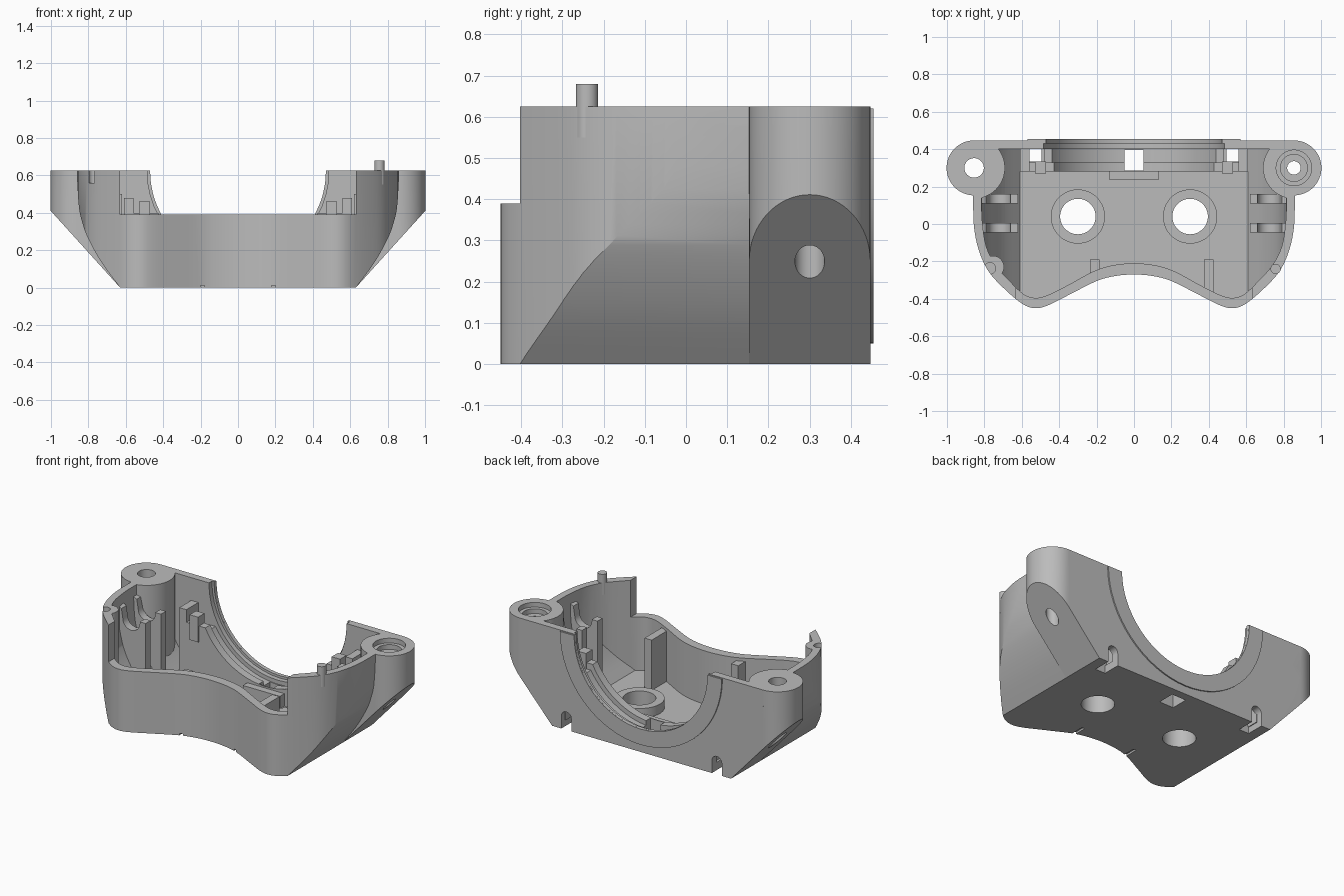
import bpy, bmesh, math
from mathutils import Vector

if "Cube" in bpy.data.objects:
    bpy.data.objects.remove(bpy.data.objects["Cube"])

grey = bpy.data.materials.new("plain grey")
grey.use_nodes = True
grey.diffuse_color = (0.5, 0.5, 0.5, 1)
grey.node_tree.nodes["Principled BSDF"].inputs["Base Color"].default_value = (0.5, 0.5, 0.5, 1)

TOP, AXIS_Z, BACK = 0.625, 0.62, 0.447


def prism(name, pts, lo, hi, axis="z"):
    """Extrude a closed outline along z (outline in xy) or y (outline in xz)."""
    def place(p, t):
        return (p[0], p[1], t) if axis == "z" else (p[0], t, p[1])
    bm = bmesh.new()
    low = [bm.verts.new(place(p, lo)) for p in pts]
    high = [bm.verts.new(place(p, hi)) for p in pts]
    bm.faces.new(low)
    bm.faces.new(high)
    for i in range(len(pts)):
        j = (i + 1) % len(pts)
        bm.faces.new((low[i], low[j], high[j], high[i]))
    bmesh.ops.recalc_face_normals(bm, faces=bm.faces)
    mesh = bpy.data.meshes.new(name)
    bm.to_mesh(mesh)
    bm.free()
    mesh.materials.append(grey)
    obj = bpy.data.objects.new(name, mesh)
    bpy.context.collection.objects.link(obj)
    return obj


def arc(cx, cy, r, start, end, n=32):
    angles = [math.radians(start + (end - start) * i / n) for i in range(n + 1)]
    return [(cx + r * math.cos(a), cy + r * math.sin(a)) for a in angles]


def cyl(name, x, y, r, lo, hi, axis="z"):
    return prism(name, arc(x, y, r, 0, 360, 48)[:-1], lo, hi, axis)


def box(name, x0, x1, y0, y1, z0, z1):
    return prism(name, [(x0, y0), (x1, y0), (x1, y1), (x0, y1)], z0, z1)


def sym(half):
    """Mirror a right-hand path to the left, running left to right."""
    return [(-x, y) for x, y in reversed(half) if x > 0] + half


def curve(pts, n=4):
    """Smooth open path through the points."""
    p = [Vector(q) for q in [pts[0]] + pts + [pts[-1]]]
    out = []
    for i in range(1, len(p) - 2):
        a, b, c, d = p[i - 1:i + 3]
        for k in range(n):
            t = k / n
            v = b + (c - a) * (t / 2) + (a * 2 - b * 5 + c * 4 - d) * (t * t / 2) \
                + (b * 3 - a - c * 3 + d) * (t ** 3 / 2)
            out.append(tuple(v))
    return out + [pts[-1]]


def apply(obj, tool, op="DIFFERENCE", keep=False):
    mod = obj.modifiers.new("bool", "BOOLEAN")
    mod.operation, mod.solver, mod.object = op, "EXACT", tool
    bpy.context.view_layer.objects.active = obj
    bpy.ops.object.modifier_apply(modifier=mod.name)
    if not keep:
        bpy.data.objects.remove(tool)


def cut_all(objs, tool):
    for o in objs:
        apply(o, tool, keep=True)
    bpy.data.objects.remove(tool)


# Outer shell: plan outline trimmed by the curved hull section
outer = [(0, -.27), (.1, -.278), (.2, -.305), (.35, -.38), (.46, -.435), (.53, -.45), (.6, -.425),
         (.7, -.34), (.78, -.25), (.83, -.14), (.855, -.02), (.86, .1)]
shell = prism("shell", curve(sym(outer)) + [(.86, BACK), (-.86, BACK)], -.1, TOP)
hull = [(.63, 0), (.72, .12), (.79, .24), (.83, .34), (.855, .48), (.87, .9)]
left_rim = [(-x, z) for x, z in curve(hull)]
apply(shell, prism("hull", curve(hull) + left_rim[::-1], -1, 1, "y"), "INTERSECT")

# Screw ears, chamfered underneath
EAR_X, EAR_Y = .855, .30
for s in (-1, 1):
    outline = [(.6, BACK)] + arc(EAR_X, EAR_Y, BACK - EAR_Y, 90, -90) + [(.6, EAR_Y * 2 - BACK)]
    ear = prism("ear", [(s * x, y) for x, y in outline], -.1, TOP)
    chamfer = [(.3, 0), (.63, 0), (1.01, .42), (1.05, .9), (.3, .9)]
    apply(ear, prism("chamfer", [(s * x, z) for x, z in chamfer], -1, 1, "y"), "INTERSECT")
    apply(shell, ear, "UNION")

# Inner cavity, leaving the ear columns and the pin socket standing
inner = [(0, -.21), (.12, -.222), (.22, -.255), (.35, -.325), (.46, -.38), (.53, -.395),
         (.59, -.375), (.66, -.31), (.74, -.22), (.79, -.12), (.81, 0), (.815, .1)]
cavity = prism("cavity", curve(sym(inner)) + [(.815, .4), (-.815, .4)], 0, .8)
bowl = [(.61, .05), (.69, .15), (.755, .26), (.79, .36), (.81, .5), (.82, .9)]
left_bowl = [(-x, z) for x, z in curve(bowl)]
apply(cavity, prism("bowl", curve(bowl) + left_bowl[::-1], -1, 1, "y"), "INTERSECT")
for s in (-1, 1):
    apply(cavity, cyl("column", s * EAR_X, EAR_Y, .165, -.1, 1))
apply(cavity, cyl("socket", -.755, -.23, .06, -.1, 1))
apply(shell, cavity)

# Low front wall, round opening in the back wall and its inner groove
apply(shell, box("front_cut", -.63, .63, -.6, .1, .39, .9))
apply(shell, cyl("opening", 0, AXIS_Z, .47, .2, .6, "y"))
apply(shell, cyl("groove", 0, AXIS_Z, .485, .38, .43, "y"))

# Ear holes, counterbore and pin socket
apply(shell, cyl("ear_hole", -EAR_X, EAR_Y, .052, -.1, 1))
apply(shell, cyl("ear_hole", EAR_X, EAR_Y, .036, -.1, 1))
apply(shell, cyl("bore", EAR_X, EAR_Y, .095, TOP - .03, 1))
apply(shell, cyl("bore", EAR_X, EAR_Y, .072, TOP - .06, 1))
apply(shell, cyl("socket_hole", -.77, -.237, .03, TOP - .065, 1))

# Arched notches at the foot of the back wall, slits at the front
for s in (-1, 1):
    arch = [(s * .53 - .035, -.1)] + arc(s * .53, .08, .035, 180, 0, 16) + [(s * .53 + .035, -.1)]
    apply(shell, prism("notch", arch, .335, .6, "y"))
    apply(shell, box("slit", s * .19 - .01, s * .19 + .01, -.34, -.22, -.1, .012))

# Raised rim around the opening on the back face
rim = prism("back_rim", arc(0, AXIS_Z, .57, 180, 360) + arc(0, AXIS_Z, .47, 360, 180),
            BACK - .01, .455, "y")

# Cradle plates behind the opening
floor_parts = [shell]
for name, half, r, z, y0, y1 in (("cradle_front", .58, .48, .40, .28, .33),
                                 ("cradle_back", .48, .51, .36, .33, .405)):
    a = math.degrees(math.asin((AXIS_Z - z) / r))
    pts = [(-half, .04), (half, .04), (half, z)] + arc(0, AXIS_Z, r, 360 - a, 180 + a) + [(-half, z)]
    floor_parts.append(prism(name, pts, y0, y1, "y"))
floor_parts.append(box("center_pad", -.13, .13, .235, .285, .04, .13))
cut_all(floor_parts, box("center_hole", -.05, .05, .285, .395, -.1, .5))

# Floor bosses with through holes
for s, side in ((-1, "right"), (1, "left")):
    boss = cyl(side + "_boss", s * .3, .04, .145, .03, .11)
    cut_all([shell, boss], cyl("boss_hole", s * .3, .04, .095, -.1, .5))
    # Side ribs with a rounded seat, and posts beside the cradle
    rib = [(.62, .04), (.62, .5), (.66, .5)] + arc(.72, .49, .06, 180, 360, 12) \
        + [(.79, .55), (.83, .57), (.815, .35), (.77, .24), (.7, .12), (.64, .04)]
    for n, y in (("rear", .135), ("front", -.02)):
        prism(f"{side}_{n}_rib", [(s * x, z) for x, z in rib], y - .025, y + .025, "y")
    xs = sorted((s * .56, s * .61))
    box(side + "_post", xs[0], xs[1], .28, .41, .04, .48)
    xs = sorted((s * .47, s * .53))
    box(side + "_hook", xs[0], xs[1], .27, .335, .3, .46)

# Ribs on the front wall and the locating pin
box("front_rib_right", -.235, -.185, -.28, -.19, .03, .37)
box("front_rib_left", .375, .425, -.37, -.19, .03, .37)
cyl("locating_pin", .757, -.24, .027, .55, .68)

for obj in bpy.context.collection.objects:
    if obj.type == "MESH":
        bpy.ops.object.select_all(action="DESELECT")
        obj.select_set(True)
        bpy.context.view_layer.objects.active = obj
        bpy.ops.object.shade_smooth_by_angle(angle=math.radians(28))
